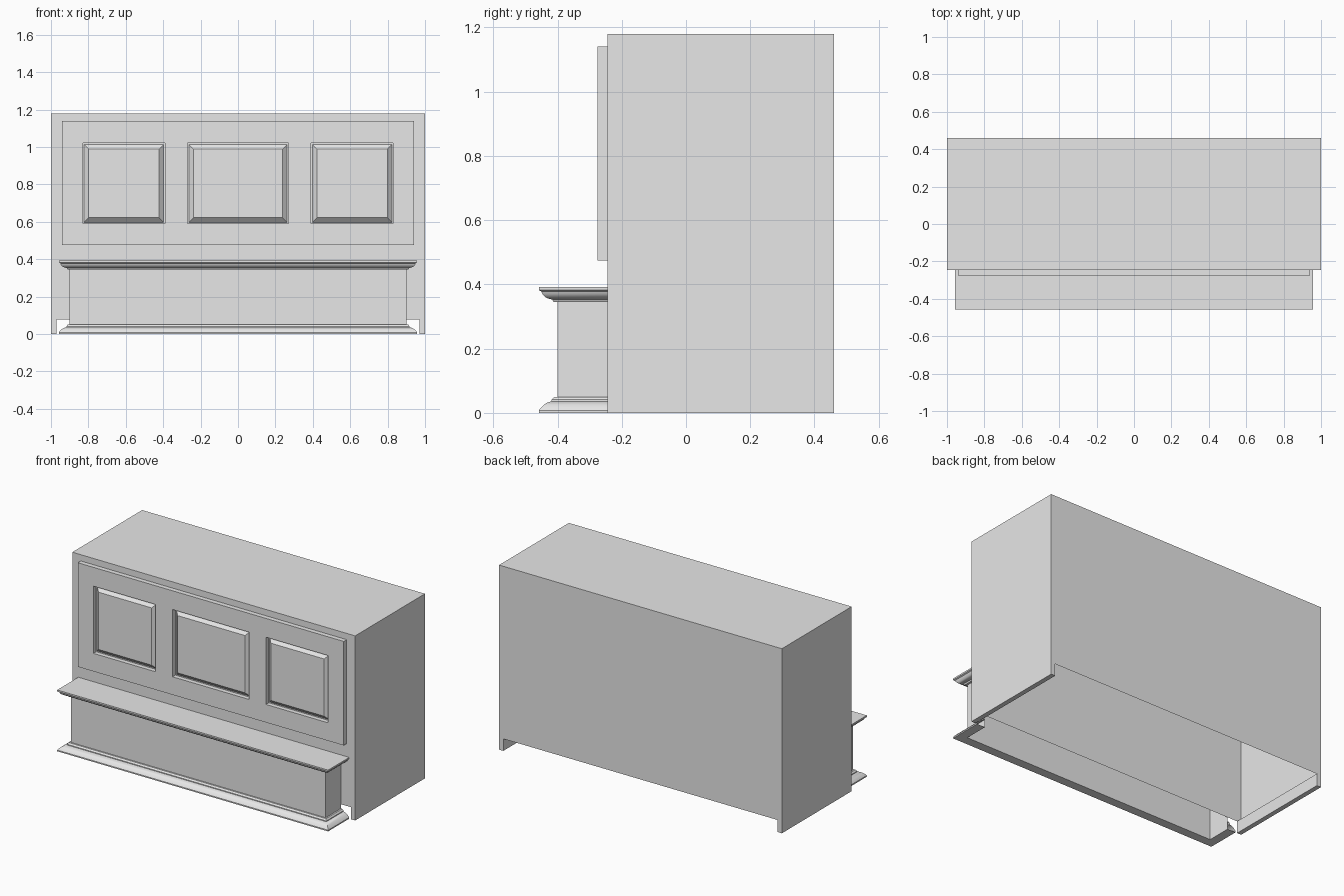
import bpy
import bmesh
from mathutils import Vector

old = bpy.data.objects.get("Cube")
if old:
    bpy.data.objects.remove(old, do_unlink=True)

# One plain grey for everything
GREY = (0.8, 0.8, 0.8, 1)
mat = bpy.data.materials.new("plain grey")
mat.use_nodes = True
mat.diffuse_color = GREY
mat.node_tree.nodes["Principled BSDF"].inputs["Base Color"].default_value = GREY

FRONT, BACK, TOP = -0.245, 0.46, 1.18
SKIRT = 0.077


def finish(name, bm, smooth=False):
    mesh = bpy.data.meshes.new(name)
    bm.to_mesh(mesh)
    bm.free()
    mesh.materials.append(mat)
    obj = bpy.data.objects.new(name, mesh)
    bpy.context.collection.objects.link(obj)
    if smooth:
        bpy.ops.object.select_all(action='DESELECT')
        obj.select_set(True)
        bpy.context.view_layer.objects.active = obj
        bpy.ops.object.shade_smooth_by_angle()
    return obj


def box(name, lo, hi, open_bottom=False):
    lo, hi = Vector(lo), Vector(hi)
    bm = bmesh.new()
    bmesh.ops.create_cube(bm, size=1)
    for v in bm.verts:
        v.co = (lo + hi) / 2 + v.co * (hi - lo)
    if open_bottom:
        bm.normal_update()
        down = [f for f in bm.faces if f.normal.z < -0.5]
        bmesh.ops.delete(bm, geom=down, context='FACES')
    return finish(name, bm)


def sweep(name, profile, cap=False):
    """Run an (outward offset, height) profile round the plinth with mitred corners."""
    bm = bmesh.new()
    rows = []
    for o, z in profile:
        x, y = 0.9 + o, -0.4 - o
        path = [(-x, FRONT), (-x, y), (x, y), (x, FRONT)]
        rows.append([bm.verts.new((px, py, z)) for px, py in path])
    for a, b in zip(rows, rows[1:]):
        for i in range(3):
            bm.faces.new((a[i], a[i + 1], b[i + 1], b[i]))
    if cap:
        bm.faces.new(rows[-1])
    return finish(name, bm, smooth=True)


# Hollow carcass, open underneath, standing on two side skirts
box("carcass", (-1, FRONT, SKIRT), (1, BACK, TOP), open_bottom=True)
for side, x in (("left", 0.97), ("right", -1)):
    box(side + "_skirt", (x, FRONT, 0), (x + 0.03, BACK, SKIRT))

# Projecting plinth with its foot moulding and shelf
sweep("plinth_wall", [(0, 0), (0, 0.36)])
sweep("foot_moulding", [(0, 0), (0.058, 0), (0.058, 0.008), (0.052, 0.016), (0.043, 0.025),
                        (0.032, 0.032), (0.018, 0.036), (0.018, 0.041), (0.01, 0.05), (0, 0.05)])
sweep("shelf", [(0, 0.345), (0.012, 0.345), (0.016, 0.353), (0.03, 0.356), (0.04, 0.362),
                (0.047, 0.37), (0.05, 0.378), (0.058, 0.382), (0.058, 0.392)], cap=True)

# Front panel with three sunk openings, each holding a raised field
xs = [-0.94, -0.83, -0.39, -0.27, 0.27, 0.39, 0.83, 0.94]
zs = [0.475, 0.59, 1.02, 1.14]
bm = bmesh.new()
grid = [[bm.verts.new((x, FRONT - 0.03, z)) for x in xs] for z in zs]
openings = []
for r in range(len(zs) - 1):
    for c in range(len(xs) - 1):
        f = bm.faces.new((grid[r][c], grid[r][c + 1], grid[r + 1][c + 1], grid[r + 1][c]))
        if r == 1 and c % 2 == 1:
            openings.append(f)
rim = [e for e in bm.edges if e.is_boundary]
ext = bmesh.ops.extrude_edge_only(bm, edges=rim)["geom"]
for v in ext:
    if isinstance(v, bmesh.types.BMVert):
        v.co.y = FRONT
bm.normal_update()
for width, depth in ((0.0002, -0.028), (0.01, 0), (0.035, 0.023)):
    bmesh.ops.inset_individual(bm, faces=openings, thickness=width, depth=depth)
    bm.normal_update()
# Merge the flat frame pieces into one surface
flat = [e for e in bm.edges if len(e.link_faces) == 2 and e.calc_face_angle() < 0.001]
bmesh.ops.recalc_face_normals(bm, faces=bm.faces)
finish("front_panel", bm)
